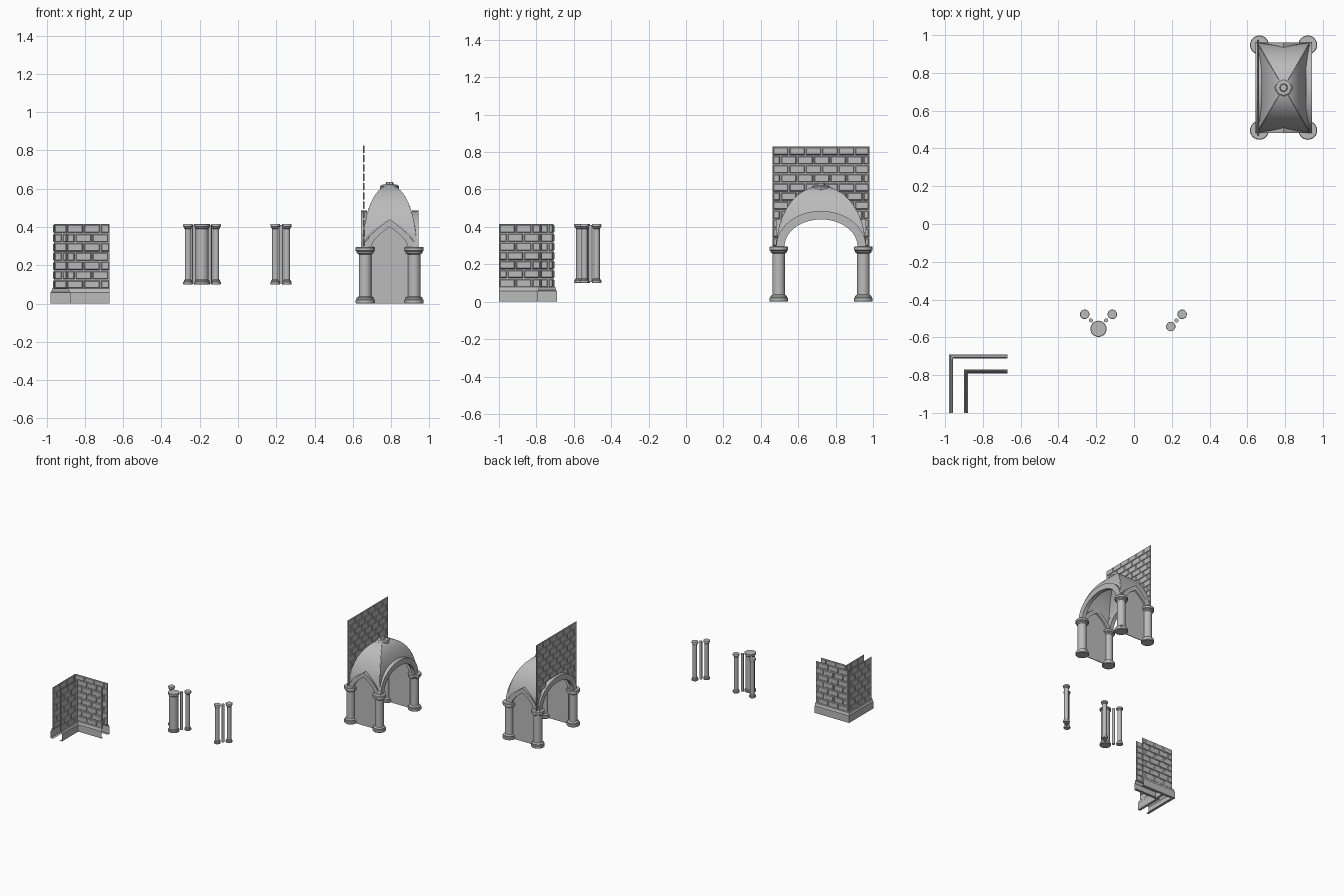
import bpy, math
from mathutils import Vector

cube = bpy.data.objects.get("Cube")
if cube:
    bpy.data.objects.remove(cube)

stone = bpy.data.materials.new("grey_stone")
stone.use_nodes = True
GREY = (0.5, 0.5, 0.5, 1)
stone.diffuse_color = GREY
bsdf = stone.node_tree.nodes["Principled BSDF"]
bsdf.inputs["Base Color"].default_value = GREY
bsdf.inputs["Roughness"].default_value = 0.8


def make(name, verts, faces, smooth=None, thickness=0):
    me = bpy.data.meshes.new(name)
    me.from_pydata(verts, [], faces)
    me.validate()
    me.materials.append(stone)
    if smooth:
        me.shade_smooth()
        me.set_sharp_from_angle(angle=math.radians(smooth))
    ob = bpy.data.objects.new(name, me)
    bpy.context.collection.objects.link(ob)
    if thickness:
        mod = ob.modifiers.new("Thickness", "SOLIDIFY")
        mod.thickness = thickness
        mod.offset = 0
    return ob


def grid_faces(rows, cols, close=False):
    last = cols if close else cols - 1
    return [(r * cols + c, r * cols + (c + 1) % cols,
             (r + 1) * cols + (c + 1) % cols, (r + 1) * cols + c)
            for r in range(rows - 1) for c in range(last)]


def lathe(name, x, y, profile, sides=20):
    verts = [(x + r * math.cos(math.tau * i / sides),
              y + r * math.sin(math.tau * i / sides), z)
             for r, z in profile for i in range(sides)]
    n = len(profile)
    faces = grid_faces(n, sides, True)
    faces += [tuple(reversed(range(sides))), tuple(range((n - 1) * sides, n * sides))]
    make(name, verts, faces, 35)


def capped_shaft(r, cap, z0, z1, band):
    """Column outline: moulded foot, plain shaft, moulded head."""
    half = [(cap * 0.94, 0), (cap, band * 0.1), (cap, band * 0.5),
            (cap * 0.88, band * 0.6), (cap * 0.88, band * 0.8), (r, band)]
    return [(a, z0 + b) for a, b in half] + [(a, z1 - b) for a, b in reversed(half)]


# ---------- brick skins ----------
ROW, BRICK, GAP, RELIEF = 0.0483, 0.088, 0.007, 0.005


def brick_skin(name, start, end, z0, z1, hole=None):
    """Thin sheet with chamfered bricks on both sides; hole(z) is the half gap at mid length."""
    a, b = Vector(start), Vector(end)
    length = (b - a).length
    along = (b - a) / length
    out = Vector((along.y, -along.x))
    verts, faces = [], []

    def pt(s, z, d):
        p = a + along * s + out * d
        verts.append((p.x, p.y, z))

    rows = round((z1 - z0) / ROW)
    h = (z1 - z0) / rows
    for r in range(rows):
        lo, hi = z0 + r * h, z0 + (r + 1) * h
        gap = hole(lo) if hole else 0
        spans = [(0, length / 2 - gap), (length / 2 + gap, length)] if gap else [(0, length)]
        for s0, s1 in spans:
            # mortar sheet
            n = len(verts)
            for s, z in ((s0, lo), (s1, lo), (s1, hi), (s0, hi)):
                pt(s, z, 0)
            faces.append((n, n + 1, n + 2, n + 3))
        first = -BRICK / 2 if r % 2 else 0
        for i in range(math.ceil(length / BRICK) + 1):
            for s0, s1 in spans:
                p = max(s0, first + i * BRICK) + GAP / 2
                q = min(s1, first + (i + 1) * BRICK) - GAP / 2
                if q - p < 0.012:
                    continue
                for side in (RELIEF, -RELIEF):
                    n = len(verts)
                    for inset, d in ((0, 0), (0.004, side)):
                        for s, z in ((p + inset, lo + GAP / 2 + inset), (q - inset, lo + GAP / 2 + inset),
                                     (q - inset, hi - GAP / 2 - inset), (p + inset, hi - GAP / 2 - inset)):
                            pt(s, z, d)
                    new = [(n + 4, n + 5, n + 6, n + 7)]
                    new += [(n + k, n + (k + 1) % 4, n + 4 + (k + 1) % 4, n + 4 + k) for k in range(4)]
                    faces += new if side > 0 else [f[::-1] for f in new]
    make(name, verts, faces)


# ---------- corner wall: two skins, each with a plinth ----------
END_X, END_Y, PLINTH, TOP = -0.67, -1.0, 0.085, 0.415
for label, cx, cy, sign in (("outer", -0.962, -0.708, 1), ("inner", -0.895, -0.775, -1)):
    brick_skin(label + "_brick_wall_side", (cx, END_Y), (cx, cy), PLINTH - 0.01, TOP)
    brick_skin(label + "_brick_wall_back", (cx, cy), (END_X, cy), PLINTH - 0.01, TOP)
    outline = [(-0.004, 0), (0.017, 0), (0.017, 0.058), (0.012, 0.064), (0.009, 0.078), (-0.004, PLINTH)]
    verts = []
    for o, z in outline:
        o *= sign
        verts += [(cx - o, END_Y, z), (cx - o, cy + o, z), (END_X, cy + o, z)]
    make(label + "_plinth", verts, grid_faces(len(outline), 3))

# ---------- free-standing column clusters ----------
small = capped_shaft(0.017, 0.025, 0.1, TOP, 0.025)
large = capped_shaft(0.034, 0.043, 0.1, TOP, 0.025)
reed = [(0.011, 0.105), (0.011, TOP - 0.005)]
lathe("cluster_main_column", -0.188, -0.555, large, 24)
for side in (-1, 1):
    lathe("cluster_small_column", -0.188 + side * 0.073, -0.478, small)
    lathe("cluster_reed", -0.188 + side * 0.04, -0.51, reed, 12)
lathe("pair_front_column", 0.195, -0.543, small)
lathe("pair_back_column", 0.255, -0.478, small)
lathe("pair_reed", 0.225, -0.511, reed, 12)

# ---------- vaulted bay ----------
CX, CY, SPRING = 0.792, 0.722, 0.295
COL_X, COL_Y = 0.128, 0.226


def round_arch(u):
    return math.sqrt(max(0, 1 - u * u))


def pointed_arch(u):
    return max(0, 1 - abs(u)) ** 0.6


for sx in (-1, 1):
    for sy in (-1, 1):
        lathe("bay_column", CX + sx * COL_X, CY + sy * COL_Y,
              capped_shaft(0.033, 0.05, 0, SPRING, 0.038), 24)


def place(axis, s, d, z):
    """Point at s along a side and d outward from the bay centre."""
    return (CX + d, CY + s, z) if axis == "x" else (CX + s, CY + d, z)


def arch_curve(shape, half, rise, n=32):
    us = [-math.cos(math.pi * i / n) for i in range(n + 1)]
    return [(u * half, SPRING + rise * shape(u)) for u in us]


def arch_ring(name, axis, shape, inner, outer, d0, d1):
    loops = [(inner, d0), (inner, d1), (outer, d1), (outer, d0)]
    curves = [[place(axis, s, d, z) for s, z in arch_curve(shape, *size)] for size, d in loops]
    n = len(curves[0])
    verts = [p for c in curves + curves[:1] for p in c]
    make(name, verts, grid_faces(5, n), 35)


def dome_radius(z):
    return math.sqrt(max(0, 1 - ((z - SPRING) / (DOME_TOP - SPRING)) ** 2))


DOME_TOP, STEPS = 0.615, 16
sides = (("x", round_arch, 0.235, 0.137, 0.165), ("y", pointed_arch, 0.137, 0.235, 0.13))
for axis, shape, half, out, rise in sides:
    for sign in (-1, 1):
        # dome web rising from the arch to the crown
        curve = arch_curve(shape, 1, rise)
        verts = []
        for t in range(STEPS + 1):
            k = math.sin(t / STEPS * math.pi / 2)
            for u, z0 in curve:
                z = z0 + (DOME_TOP - z0) * k
                r = dome_radius(z)
                verts.append(place(axis, u * half * r, sign * out * r, z))
        faces = grid_faces(STEPS + 1, len(curve))
        if (axis == "x") != (sign > 0):
            faces = [f[::-1] for f in faces]
        make("dome_web_" + axis, verts, faces, 40, 0.006)

for sign in (-1, 1):
    arch_ring("side_arch", "x", round_arch, (0.195, 0.145), (0.24, 0.19), sign * 0.118, sign * 0.15)
    arch_ring("end_arch", "y", pointed_arch, (0.095, 0.105), (0.13, 0.145), sign * 0.205, sign * 0.24)
    # closed end panel with a pointed head
    head = [place("y", s, sign * 0.222, z) for s, z in arch_curve(pointed_arch, 0.11, 0.125)]
    foot = [(p[0], p[1], 0) for p in head]
    make("end_panel", foot + head, grid_faces(2, len(head)), thickness=0.006)

# crown boss
lathe("crown_boss", CX, CY, [(0.05, 0.59), (0.05, 0.612), (0.042, 0.62), (0.022, 0.622), (0.018, 0.634)], 8)


# tall brick wall above one side arch
def wall_gap(z):
    return 0.232 * math.sqrt(max(0, 1 - ((z - SPRING) / 0.18) ** 2))


brick_skin("tall_brick_wall", (0.657, 0.462), (0.657, 0.98), SPRING, 0.83, wall_gap)
